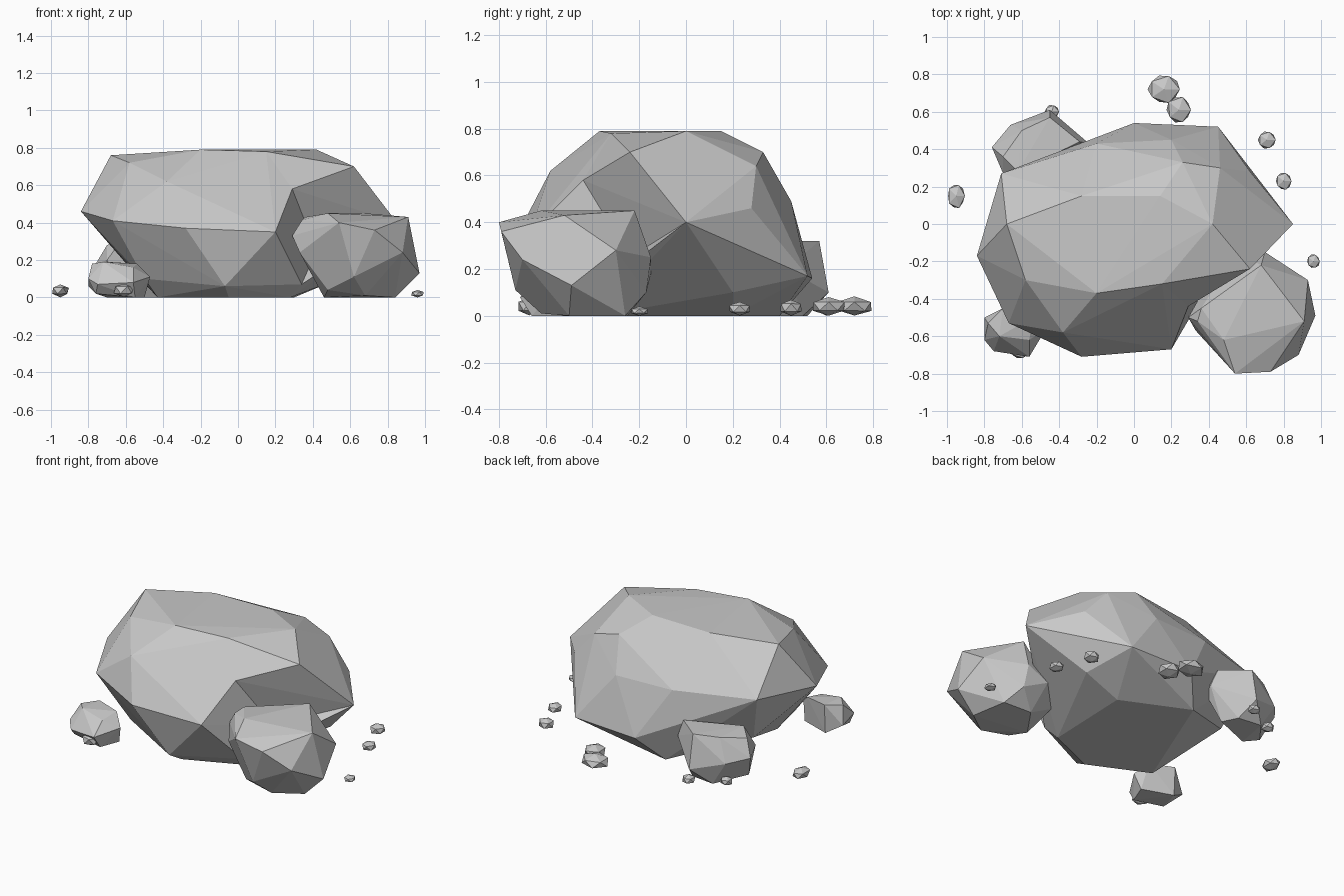
import bpy
import bmesh
import random
from mathutils import Vector

random.seed(4)

default_cube = bpy.data.objects.get("Cube")
if default_cube:
    bpy.data.objects.remove(default_cube, do_unlink=True)

# One plain stone colour
stone = bpy.data.materials.new("stone grey")
stone.use_nodes = True
STONE_COLOUR = (0.58, 0.58, 0.58, 1)
stone.diffuse_color = STONE_COLOUR
stone.node_tree.nodes["Principled BSDF"].inputs["Base Color"].default_value = STONE_COLOUR


def finish(name, bm):
    """Turn a bmesh into a flat shaded stone object."""
    bmesh.ops.recalc_face_normals(bm, faces=bm.faces)
    mesh = bpy.data.meshes.new(name)
    bm.to_mesh(mesh)
    bm.free()
    mesh.materials.append(stone)
    obj = bpy.data.objects.new(name, mesh)
    bpy.context.collection.objects.link(obj)


def hull(corners):
    """Wrap chipped stone corners in a faceted skin."""
    bm = bmesh.new()
    for corner in corners:
        bm.verts.new(corner)
    bmesh.ops.convex_hull(bm, input=bm.verts)
    loose = [v for v in bm.verts if not v.link_faces]
    bmesh.ops.delete(bm, geom=loose, context="VERTS")
    return bm


def dent(bm, start, end, target):
    """Split the edge between two corners and push its middle inwards."""
    def nearest(point):
        return min(bm.verts, key=lambda v: (v.co - Vector(point)).length)
    edge = bm.edges.get((nearest(start), nearest(end)))
    if edge:
        middle = bmesh.utils.edge_split(edge, edge.verts[0], 0.5)[1]
        middle.co = target
        for loop in list(middle.link_loops):
            opposite = loop.link_loop_next.link_loop_next.vert
            bmesh.utils.face_split(loop.face, middle, opposite)


# Large boulder: crown, shoulders, widest girdle, lower rim, underside
crown = [(-.68, 0, .76), (-.58, -.3, .72), (-.28, .15, .785), (-.2, -.37, .79),
         (.15, -.32, .78), (.14, .15, .79), (.42, 0, .79)]
brow = (.62, -.24, .7)
shoulders = [brow, (.26, .33, .7), (.46, .3, .64), (-.38, -.58, .62)]
prow = (.2, -.67, .35)
flank = (.85, 0, .4)
girdle = [prow, flank, (-.84, -.17, .46), (-.67, -.53, .41), (-.28, -.71, .37),
          (.62, .28, .46), (-.2, .43, .49), (-.71, .27, .5), (.2, .45, .49)]
rim = [(.34, -.43, .07), (-.07, -.62, .06), (-.5, -.41, .1), (0, .54, .16),
       (.45, .52, .17), (.54, .2, .1), (-.58, .12, .16)]
underside = [(.28, -.38, 0), (-.05, -.52, 0), (-.43, -.34, 0), (-.13, .4, 0), (.3, .2, 0)]
body = hull(crown + shoulders + girdle + rim + underside)
# Hollow in the flank where the medium boulder rests
dent(body, prow, brow, (.29, -.44, .58))
dent(body, prow, flank, (.42, -.24, .25))
finish("large_boulder", body)

# Medium boulder at the front left corner
top = [(.54, -.8, .4), (.73, -.79, .36), (.91, -.52, .43),
       (.68, -.22, .45), (.48, -.62, .45), (.36, -.45, .43)]
sides = [(.29, -.5, .33), (.33, -.57, .24), (.88, -.7, .24), (.97, -.49, .13), (.93, -.3, .28),
         (.7, -.15, .25), (.62, -.73, .11), (.72, -.17, .1), (.34, -.52, .41),
         (.55, -.15, .18), (.42, -.27, .1)]
base = [(.84, -.5, 0), (.46, -.45, 0), (.6, -.25, 0), (.8, -.26, 0),
        (.68, -.62, .01), (.48, -.6, .04)]
finish("medium_boulder", hull(top + sides + base))

# Upright rock tucked behind the large boulder
top = [(-.7, .36, .28), (-.6, .5, .31), (-.45, .57, .32), (-.29, .44, .32), (-.62, .28, .31)]
sides = [(-.76, .41, .18), (-.66, .53, .16), (-.45, .61, .1), (-.24, .43, .2),
         (-.24, .36, .2), (-.7, .27, .2)]
base = [(-.7, .34, .03), (-.56, .52, 0), (-.4, .5, 0), (-.35, .4, 0), (-.6, .3, 0)]
finish("back_rock", hull(top + sides + base))

# Low rock at the front right corner
top = [(-.78, -.53, .18), (-.7, -.45, .19), (-.54, -.5, .18), (-.56, -.62, .16), (-.72, -.6, .19)]
sides = [(-.8, -.62, .1), (-.75, -.68, .07), (-.56, -.71, .08), (-.47, -.56, .11), (-.8, -.5, .06)]
base = [(-.76, -.63, .02), (-.55, -.66, 0), (-.5, -.53, 0), (-.7, -.46, 0)]
finish("front_rock", hull(top + sides + base))

# Scattered pebbles: ground position and half width, depth, height
pebbles = [
    (-.95, .15, .05, .07, .035), (.16, .72, .09, .08, .04),
    (.24, .61, .07, .075, .04), (.71, .45, .05, .05, .035),
    (.8, .23, .045, .05, .03), (.96, -.2, .037, .04, .02),
    (-.44, .6, .04, .04, .03), (-.64, .49, .04, .04, .03),
    (-.61, -.67, .06, .05, .04),
]
for number, (x, y, width, depth, height) in enumerate(pebbles):
    bm = bmesh.new()
    bmesh.ops.create_icosphere(bm, subdivisions=1, radius=1)
    for vert in bm.verts:
        rough = vert.co * random.uniform(0.95, 1.1)
        vert.co = (x + rough.x * width, y + rough.y * depth,
                   max(0, height + rough.z * height))
    finish(f"pebble_{number + 1}", bm)
